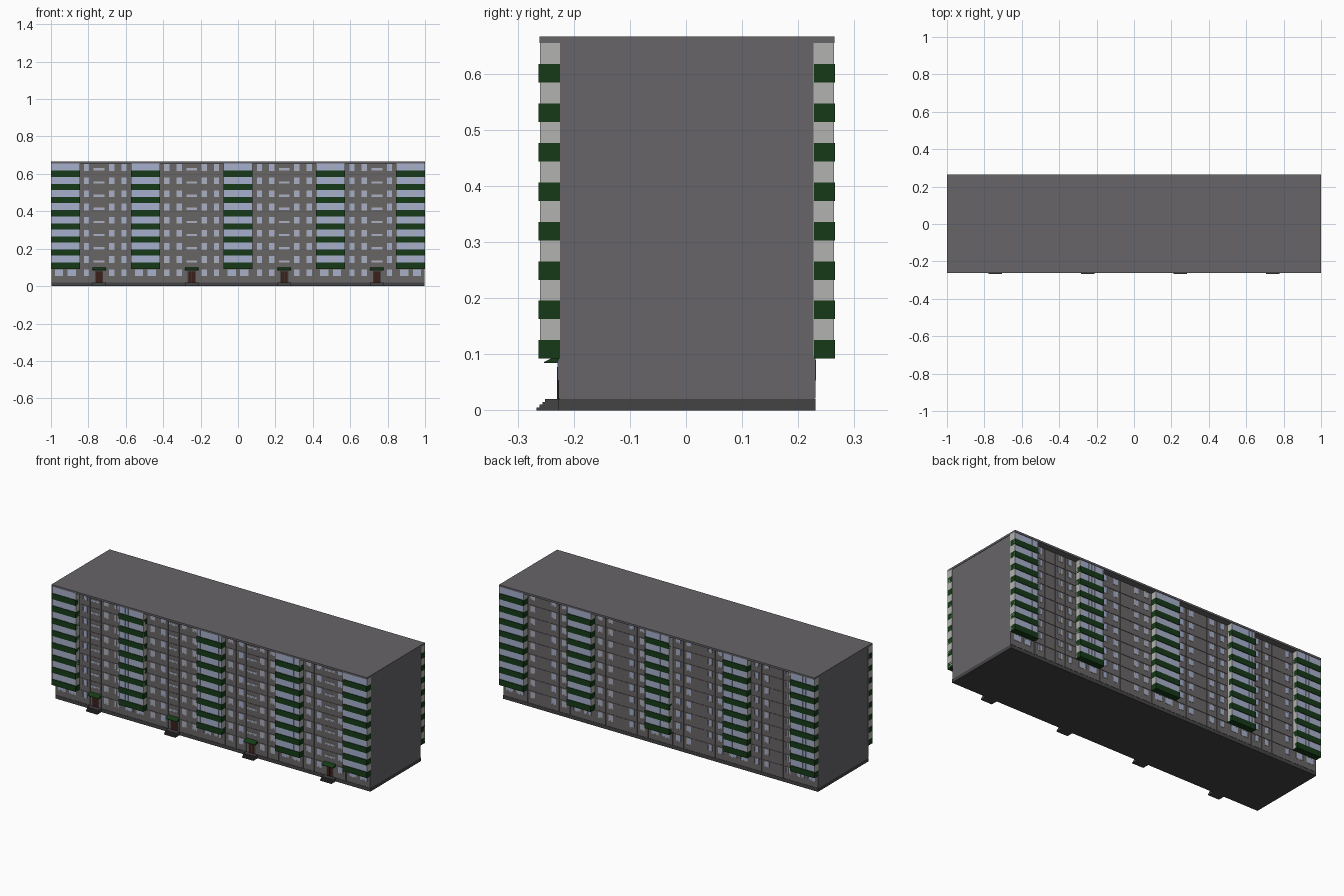
import bpy, bmesh

if "Cube" in bpy.data.objects:
    bpy.data.objects.remove(bpy.data.objects["Cube"])

F, Z1, TOP = 0.0703, 0.092, 0.655      # storey pitch, first balcony level, eaves
YC, D = 0.0015, 0.229                  # facade centre line, facade distance
DOORS = [-0.7425, -0.2475, 0.2475, 0.7425]
BAYS = [(-1.0, -0.846), (-0.573, -0.418), (-0.078, 0.078), (0.418, 0.573), (0.846, 1.0)]


def material(name, rgb):
    m = bpy.data.materials.new(name)
    m.diffuse_color = (*rgb, 1)
    m.use_nodes = True
    m.node_tree.nodes["Principled BSDF"].inputs["Base Color"].default_value = m.diffuse_color
    return m


WALL = material("wall_grey", (0.135, 0.128, 0.14))
PANEL = material("panel_grey", (0.14, 0.13, 0.13))
DARK = material("plinth_dark", (0.058, 0.057, 0.06))
GREEN = material("rail_green", (0.008, 0.042, 0.009))
GLASS = material("glass_blue", (0.38, 0.43, 0.62))
WHITE = material("frame_light", (0.45, 0.45, 0.44))
BROWN = material("door_brown", (0.045, 0.014, 0.011))


class Part:
    """Collects boxes and extruded profiles into one named object."""

    def __init__(self, name, mat):
        self.name, self.mat, self.bm = name, mat, bmesh.new()

    def prism(self, x0, x1, profile):
        a = [self.bm.verts.new((x0, y, z)) for y, z in profile]
        b = [self.bm.verts.new((x1, y, z)) for y, z in profile]
        n = len(a)
        self.bm.faces.new(a)
        self.bm.faces.new(b[::-1])
        for i in range(n):
            j = (i + 1) % n
            self.bm.faces.new((a[j], a[i], b[i], b[j]))

    def box(self, x0, x1, y0, y1, z0, z1):
        self.prism(x0, x1, [(y0, z0), (y1, z0), (y1, z1), (y0, z1)])

    def slab(self, s, x0, x1, d0, d1, z0, z1):
        # box on facade side s, between two distances from the centre line
        self.box(x0, x1, YC + s * d0, YC + s * d1, z0, z1)

    def finish(self):
        bmesh.ops.recalc_face_normals(self.bm, faces=self.bm.faces)
        me = bpy.data.meshes.new(self.name)
        self.bm.to_mesh(me)
        self.bm.free()
        me.materials.append(self.mat)
        bpy.context.collection.objects.link(bpy.data.objects.new(self.name, me))


# main volume, plinth and roof
body = Part("building_body", WALL)
body.box(-0.998, 0.998, YC - 0.2265, YC + 0.2265, 0.02, TOP)
plinth = Part("plinth", DARK)
plinth.box(-0.998, 0.998, YC - D, YC + D, 0, 0.02)
roof = Part("roof_slab", WALL)
roof.box(-1, 1, -0.261, 0.265, TOP, 0.666)
for p in (body, plinth, roof):
    p.finish()


def window(s, cx, cz, w, h, bars=1):
    x0, x1, z0, z1, t = cx - w / 2, cx + w / 2, cz - h / 2, cz + h / 2, 0.0025
    glass.slab(s, x0, x1, 0.226, D + 0.0006, z0, z1)
    for a, b in ((x0, x0 + t), (x1 - t, x1)):
        frames.slab(s, a, b, 0.226, D + 0.0015, z0, z1)
    for a, b in ((z0, z0 + t), (z1 - t, z1)):
        frames.slab(s, x0 + t, x1 - t, 0.226, D + 0.0015, a, b)
    for i in range(bars):
        x = x0 + w * (i + 1) / (bars + 1)
        frames.slab(s, x - 0.0007, x + 0.0007, 0.226, D + 0.0012, z0 + t, z1 - t)


def in_bay(x):
    return any(a < x < b for a, b in BAYS)


for s, side in ((-1, "front"), (1, "back")):
    panels = Part(side + "_wall_panels", PANEL)
    glass = Part(side + "_window_glass", GLASS)
    frames = Part(side + "_window_frames", WHITE)
    rails = Part(side + "_balcony_rails", GREEN)
    glazing = Part(side + "_balcony_glazing", GLASS)
    posts = Part(side + "_balcony_posts", WHITE)
    levels = [0.02] + [Z1 + F * k for k in range(9)]
    g = 0.001                          # half of a panel joint

    # wall panels, split at storeys and between window columns
    for c in DOORS:
        left = max(b for a, b in BAYS if b < c)
        right = min(a for a, b in BAYS if a > c)
        cuts = [left, c - 0.1, c - 0.035, c + 0.035, c + 0.1, right]
        for x0, x1 in zip(cuts, cuts[1:]):
            for z0, z1 in zip(levels, levels[1:]):
                panels.slab(s, x0 + g, x1 - g, 0.225, D, z0 + g, z1 - g)

        # flat windows on every storey
        for dx in (-0.133, -0.067, 0.067, 0.133):
            if not in_bay(c + dx):
                for k in range(9):
                    window(s, c + dx, 0.0715 + F * k, 0.028, 0.036)
        # low stairwell windows, front only
        if s < 0:
            for k in range(8):
                window(s, c, 0.132 + F * k, 0.058, 0.012, 0)

    # glazed balcony stacks
    for a, b in BAYS:
        m = (a + b) / 2
        a2, b2 = max(a, -0.998), min(b, 0.998)
        panels.slab(s, a2 + g, b2 - g, 0.225, D, 0.02 + g, Z1)
        for dx in (-0.034, 0.034):
            window(s, m + dx, 0.0715, 0.045, 0.036)
        glazing.slab(s, a + 0.004, b - 0.004, 0.226, 0.2605, Z1 + 0.005, TOP)
        for x in (a, b - 0.004):
            posts.slab(s, x, x + 0.004, 0.226, 0.262, Z1 + 0.005, TOP)
        for k in range(8):
            z = Z1 + F * k
            rails.slab(s, a, b, 0.2265, 0.2643, z, z + 0.033)
            for i in range(1, 8):
                x = a + (b - a) * i / 8
                posts.slab(s, x - 0.0008, x + 0.0008, 0.26, 0.2612, z + 0.033, min(z + F, TOP))
    for p in (panels, glass, frames, rails, glazing, posts):
        p.finish()

# entrances: door, surround, sloped canopy and steps
doors = Part("entrance_doors", BROWN)
surrounds = Part("door_surrounds", DARK)
canopies = Part("entrance_canopies", GREEN)
steps = Part("entrance_steps", DARK)
for c in DOORS:
    for x0, x1 in ((c - 0.018, c - 0.0005), (c + 0.0005, c + 0.018)):
        doors.slab(-1, x0, x1, 0.226, D + 0.002, 0.02, 0.077)
    surrounds.slab(-1, c - 0.022, c + 0.022, 0.226, D + 0.001, 0.02, 0.081)
    canopies.prism(c - 0.036, c + 0.036,
                   [(-0.226, 0.084), (-0.253, 0.084), (-0.253, 0.086), (-0.226, 0.1)])
    steps.prism(c - 0.036, c + 0.036,
                [(-0.226, 0), (-0.266, 0), (-0.266, 0.005), (-0.261, 0.005), (-0.261, 0.01),
                 (-0.256, 0.01), (-0.256, 0.015), (-0.251, 0.015), (-0.251, 0.02), (-0.226, 0.02)])
for p in (doors, surrounds, canopies, steps):
    p.finish()
